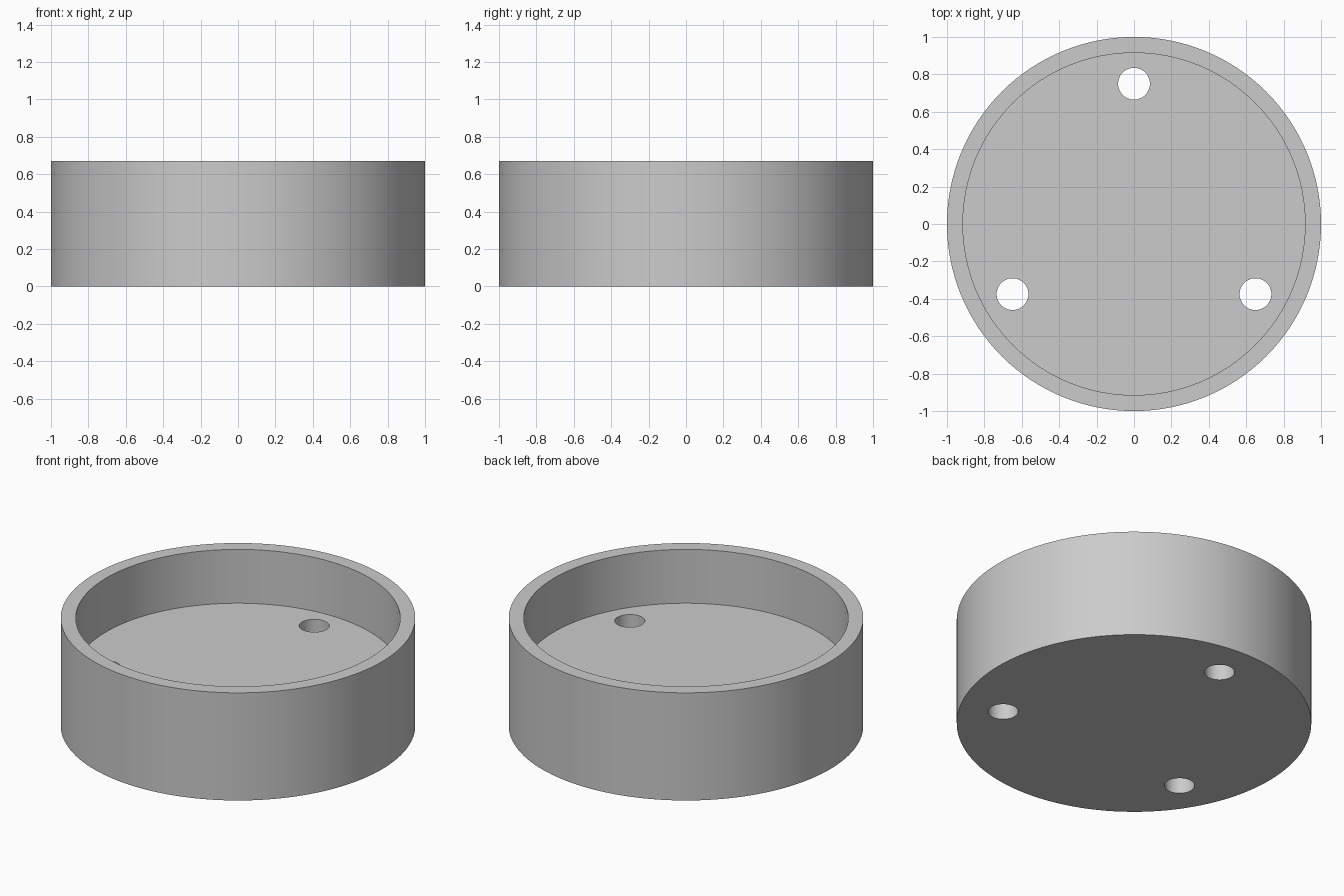
import bpy
from math import cos, sin, radians

cube = bpy.data.objects.get("Cube")
if cube:
    bpy.data.objects.remove(cube, do_unlink=True)

RADIUS, HEIGHT = 1.0, 0.67
INNER_RADIUS, FLOOR_Z = 0.915, 0.335
HOLE_RADIUS, HOLE_CIRCLE = 0.085, 0.75

grey = bpy.data.materials.new("plain_grey")
grey.use_nodes = True
colour = (0.6, 0.6, 0.6, 1)
grey.diffuse_color = colour
grey.node_tree.nodes["Principled BSDF"].inputs["Base Color"].default_value = colour


def cylinder(name, radius, bottom, top, x=0, y=0, sides=128):
    bpy.ops.mesh.primitive_cylinder_add(
        vertices=sides, radius=radius, depth=top - bottom,
        location=(x, y, (bottom + top) / 2))
    obj = bpy.context.object
    obj.name = name
    obj.data.materials.append(grey)
    return obj


# Round body
body = cylinder("round_cup", RADIUS, 0, HEIGHT)

# Recess and three through holes
cutters = [cylinder("recess_cutter", INNER_RADIUS, FLOOR_Z, HEIGHT + 0.2)]
for i in range(3):
    a = radians(90 + 120 * i)
    cutters.append(cylinder(f"hole_cutter_{i + 1}", HOLE_RADIUS, -0.1, FLOOR_Z + 0.1,
                            HOLE_CIRCLE * cos(a), HOLE_CIRCLE * sin(a), 48))

bpy.context.view_layer.objects.active = body
for cutter in cutters:
    mod = body.modifiers.new(cutter.name, "BOOLEAN")
    mod.operation = "DIFFERENCE"
    mod.solver = "EXACT"
    mod.object = cutter
    bpy.ops.object.modifier_apply(modifier=mod.name)
    bpy.data.objects.remove(cutter, do_unlink=True)

# Smooth walls, crisp rims
bpy.ops.object.select_all(action="DESELECT")
body.select_set(True)
bpy.ops.object.shade_smooth_by_angle(angle=radians(30))
